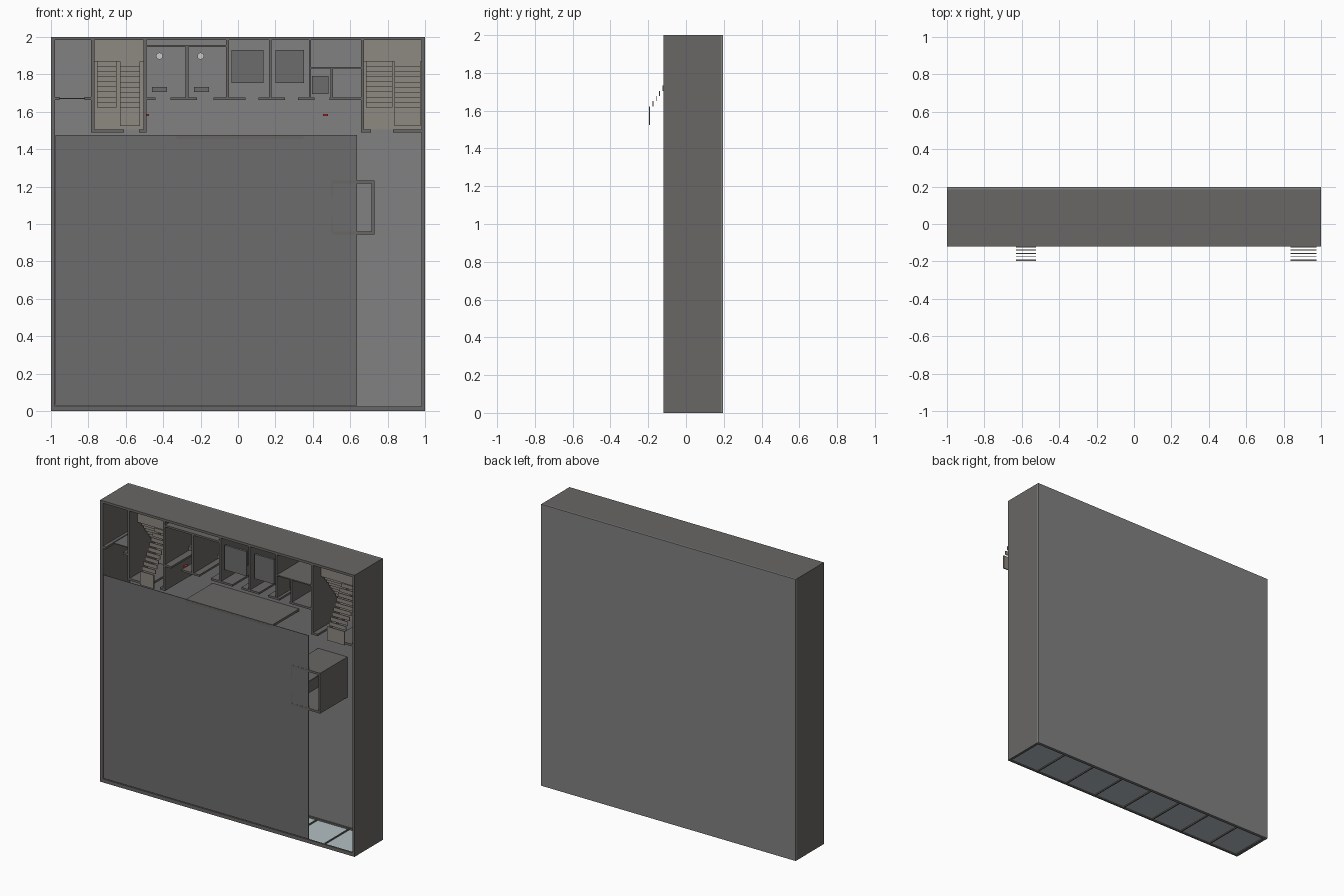
import bpy, bmesh
from mathutils import Matrix, Vector

FRONT, FLOOR = -0.12, 0.185     # wall tops and floor surface along y


def mat(name, r, g, b):
    m = bpy.data.materials.new(name)
    m.diffuse_color = (r, g, b, 1)
    return m


WALL = mat("wall_grey", 0.14, 0.135, 0.13)
SLAB = mat("floor_grey", 0.22, 0.22, 0.225)
CEIL = mat("ceiling_grey", 0.15, 0.15, 0.152)
STAIR = mat("stair_stone", 0.27, 0.25, 0.22)
GLASS = mat("glass", 0.45, 0.52, 0.54)
WHITE = mat("ceramic", 0.8, 0.8, 0.8)
RED = mat("red", 0.6, 0.03, 0.03)


def boxes(name, items, material):
    """One object from boxes given as (x0, x1, z0, z1, y0, y1)."""
    bm = bmesh.new()
    for x0, x1, z0, z1, y0, y1 in items:
        m = Matrix.Translation(Vector((x0 + x1, y0 + y1, z0 + z1)) / 2)
        m = m @ Matrix.Diagonal((x1 - x0, y1 - y0, z1 - z0, 1))
        bmesh.ops.create_cube(bm, size=1, matrix=m)
    me = bpy.data.meshes.new(name)
    bm.to_mesh(me)
    bm.free()
    ob = bpy.data.objects.new(name, me)
    me.materials.append(material)
    bpy.context.collection.objects.link(ob)
    return ob


def walls(name, plan):
    return boxes(name, [(*p, FRONT, FLOOR) for p in plan], WALL)


# Floor slab and outer shell
boxes("floor_slab", [(-1, 1, 0, 2, FLOOR, 0.197)], SLAB)
walls("outer_walls", [(-1, -0.978, 0, 2), (0.982, 1, 0, 2), (-0.978, 0.982, 1.983, 2)])

# Hall ceiling panel
boxes("hall_ceiling", [(-0.975, 0.637, 0.03, 1.475, -0.119, -0.115)], CEIL)

# Glazed facade at the base: panes, mullions, rails
boxes("facade_glass", [(-0.978, 0.982, 0.008, 0.014, FRONT + 0.01, FLOOR)], GLASS)
frame = [(x - 0.004, x + 0.004, 0, 0.022, FRONT, FLOOR)
         for x in [i * 0.25 for i in range(-3, 4)]]
frame += [(-0.978, 0.982, 0, 0.025, FRONT, FRONT + 0.012),
          (-0.978, 0.982, 0, 0.025, FLOOR - 0.01, FLOOR)]
boxes("facade_frame", frame, WALL)

# Partition walls running up the plan
walls("cross_walls", [
    (-0.785, -0.768, 1.49, 1.983), (-0.505, -0.49, 1.49, 1.983),
    (-0.28, -0.264, 1.665, 1.95), (-0.064, -0.048, 1.665, 1.983),
    (0.165, 0.18, 1.665, 1.983), (0.38, 0.39, 1.665, 1.983),
    (0.495, 0.507, 1.665, 1.84), (0.658, 0.674, 1.49, 1.983)])

# Corridor-facing walls with door gaps
segs = [(-0.49, -0.44), (-0.36, -0.22), (-0.13, 0.04), (0.11, 0.25), (0.32, 0.41), (0.49, 0.658)]
walls("corridor_walls", [(a, b, 1.663, 1.677) for a, b in segs])
walls("service_shaft_wall", [(-0.49, -0.064, 1.945, 1.958)])
walls("stair_front_walls", [(-0.768, -0.61, 1.49, 1.505), (-0.53, -0.505, 1.49, 1.505),
                            (0.674, 0.71, 1.49, 1.505), (0.83, 0.982, 1.49, 1.505)])
walls("store_front_wall", [(-0.978, -0.955, 1.662, 1.678), (-0.82, -0.785, 1.662, 1.678)])
boxes("store_door", [(-0.955, -0.82, 1.667, 1.673, -0.03, FLOOR)], CEIL)
walls("hall_end_wall", [(-0.33, 0.35, 1.455, 1.472)])

# Free-standing kiosk in the hall
walls("kiosk_walls", [(0.5, 0.73, 1.217, 1.232), (0.5, 0.73, 0.945, 0.96),
                      (0.715, 0.73, 0.96, 1.217), (0.5, 0.507, 1.14, 1.217),
                      (0.5, 0.507, 0.96, 1.04)])

# Lift cars and closet
cars = [(-0.035, 0.135), (0.2, 0.353)]
boxes("lift_cars", [(a, b, 1.755, 1.93, -0.1, -0.085) for a, b in cars], CEIL)
boxes("closet_box", [(0.395, 0.485, 1.695, 1.79, 0.02, FLOOR)], CEIL)
boxes("closet_back_wall", [(0.39, 0.658, 1.832, 1.84, FRONT, FLOOR)], WALL)

# Washroom fittings
boxes("basin_counters", [(x - 0.04, x + 0.04, 1.705, 1.732, 0.1, FLOOR)
                         for x in (-0.42, -0.195)], CEIL)
for i, x in enumerate((-0.42, -0.2)):
    bpy.ops.mesh.primitive_cylinder_add(vertices=24, radius=0.018, depth=0.06,
                                        location=(x, 0.155, 1.898), rotation=(1.5708, 0, 0))
    ob = bpy.context.object
    ob.name = f"toilet_{i + 1}"
    ob.data.materials.append(WHITE)
    bpy.ops.object.shade_smooth_by_angle()
boxes("fire_boxes", [(-0.497, -0.475, 1.578, 1.588, 0.09, 0.12),
                     (0.455, 0.48, 1.578, 1.588, 0.09, 0.12)], RED)


def staircase(name, room, low, high):
    """Open treads: lower flight, half landing, upper flight, top landing."""
    n, run, rise, t = 9, 0.0275, 0.0175, 0.005
    items = [(*room, 1.505, 1.983, FLOOR - 0.006, FLOOR),
             (*room, 1.87, 1.983, -0.03, -0.018)]
    for i in range(n):
        z = 1.87 - run * i
        y = -0.005 + 0.0205 * i
        items.append((*low, z - run, z, y, y + t))
        y = -0.0375 - rise * i
        items.append((*high, z - run, z, y, y + t))
    items.append((*high, 1.525, 1.6225, -0.197, -0.19))
    boxes(name, items, STAIR)


staircase("left_stairs", (-0.768, -0.505), (-0.755, -0.65), (-0.632, -0.525))
staircase("right_stairs", (0.674, 0.982), (0.685, 0.825), (0.838, 0.975))
